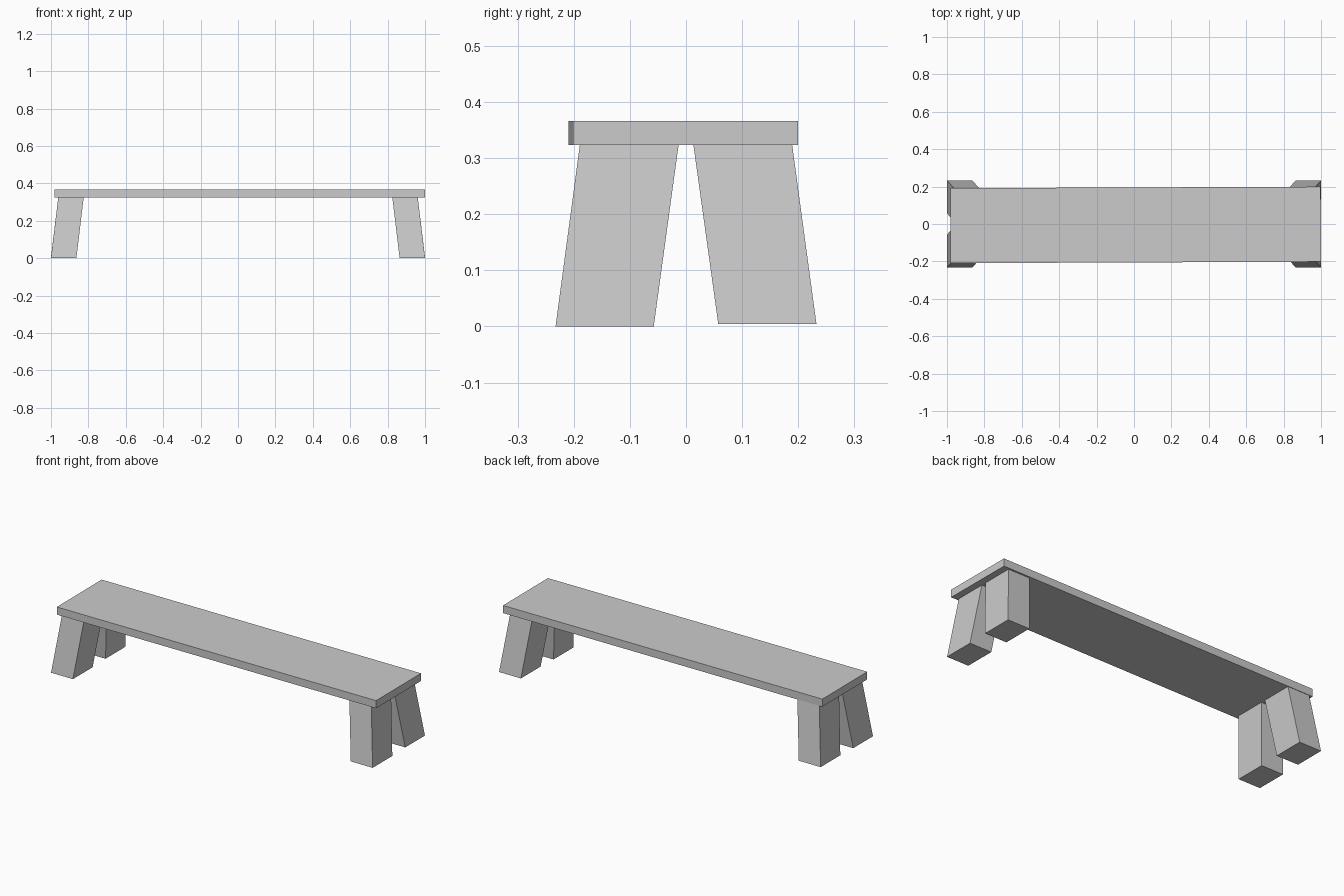
import bpy
import bmesh

cube = bpy.data.objects.get("Cube")
if cube:
    bpy.data.objects.remove(cube, do_unlink=True)

grey = bpy.data.materials.new("light grey")
grey.use_nodes = True
colour = (0.6, 0.6, 0.6, 1)
grey.diffuse_color = colour
grey.node_tree.nodes["Principled BSDF"].inputs["Base Color"].default_value = colour


def prism(name, bottom, top, z0, z1):
    """Box between two rectangles, each given as centre x, y and size x, y."""
    bm = bmesh.new()
    rings = []
    for (cx, cy, sx, sy), z in ((bottom, z0), (top, z1)):
        rings.append([bm.verts.new((cx + i * sx / 2, cy + j * sy / 2, z))
                      for i, j in ((-1, -1), (1, -1), (1, 1), (-1, 1))])
    low, high = rings
    bm.faces.new(low[::-1])
    bm.faces.new(high)
    for k in range(4):
        n = (k + 1) % 4
        bm.faces.new((low[k], low[n], high[n], high[k]))
    mesh = bpy.data.meshes.new(name)
    bm.to_mesh(mesh)
    bm.free()
    mesh.materials.append(grey)
    obj = bpy.data.objects.new(name, mesh)
    bpy.context.collection.objects.link(obj)
    return obj


# Seat plank, turned very slightly on the legs
plank = (0, 0, 1.98, 0.401)
seat = prism("seat", plank, plank, 0.323, 0.366)
seat.location = (0.009, -0.005, 0)
seat.rotation_euler.z = 0.004

# Four slanted legs, splayed outwards at the foot
for side_x, x_name in ((-1, "right"), (1, "left")):
    for side_y, y_name in ((-1, "front"), (1, "back")):
        foot = 0.004 if side_y > 0 else 0
        prism(f"{y_name}_{x_name}_leg",
              (side_x * 0.932, side_y * 0.145, 0.136, 0.175),
              (side_x * 0.893, side_y * 0.101, 0.136, 0.176),
              foot, 0.325)
